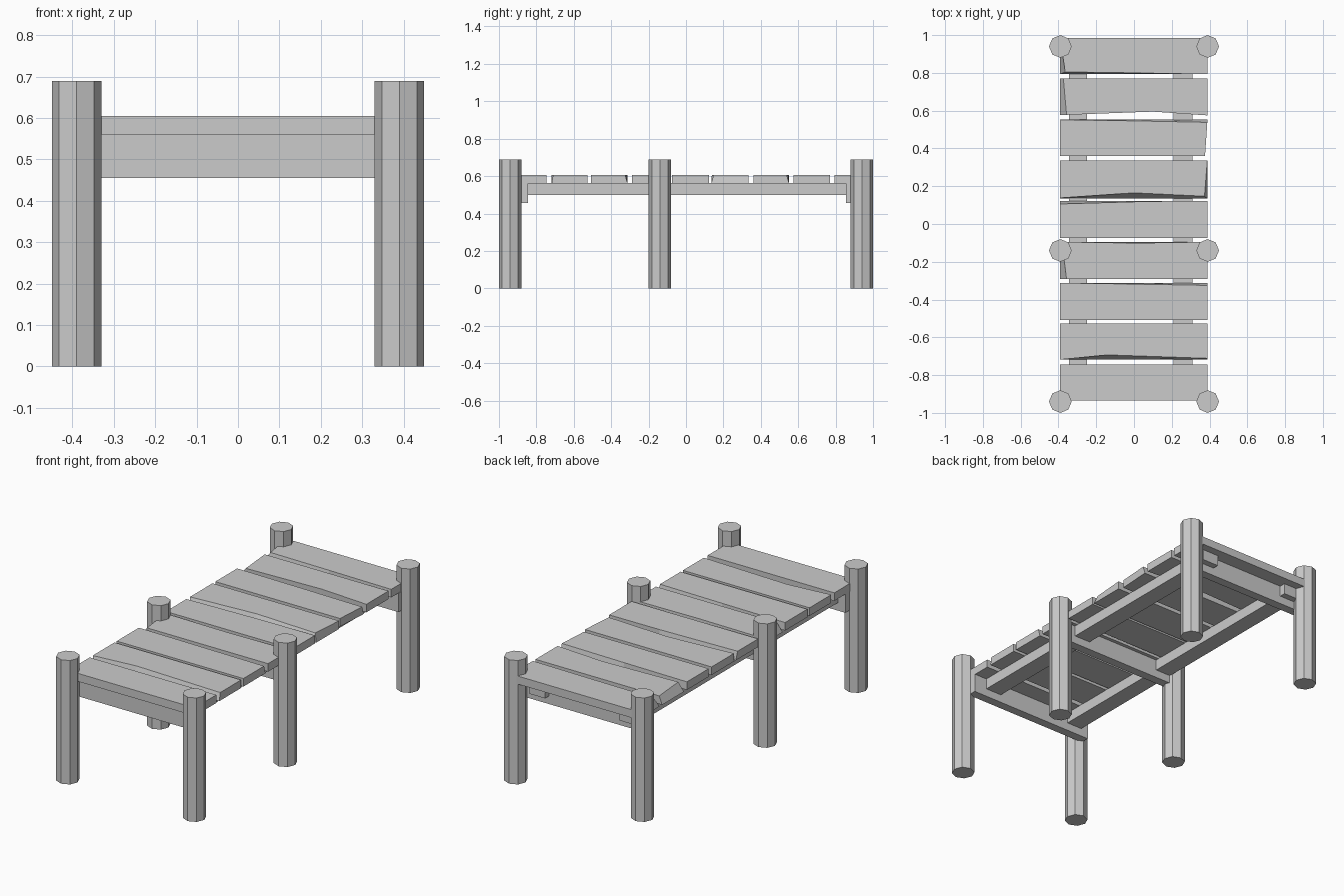
import bpy, bmesh

if "Cube" in bpy.data.objects:
    bpy.data.objects.remove(bpy.data.objects["Cube"])

def mesh_object(name, bm):
    bmesh.ops.recalc_face_normals(bm, faces=bm.faces)
    me = bpy.data.meshes.new(name)
    bm.to_mesh(me)
    bm.free()
    ob = bpy.data.objects.new(name, me)
    bpy.context.collection.objects.link(ob)
    return ob

def prism(name, bottom, top, z0, z1):
    """Solid between two outlines with the same number of points."""
    bm = bmesh.new()
    lo = [bm.verts.new((x, y, z0)) for x, y in bottom]
    hi = [bm.verts.new((x, y, z1)) for x, y in top]
    bm.faces.new(lo)
    bm.faces.new(hi)
    n = len(lo)
    for i in range(n):
        j = (i + 1) % n
        bm.faces.new((lo[i], lo[j], hi[j], hi[i]))
    return mesh_object(name, bm)

def box(name, x0, x1, y0, y1, z0, z1):
    outline = [(x0, y0), (x1, y0), (x1, y1), (x0, y1)]
    return prism(name, outline, outline, z0, z1)

# Octagonal posts
for row, y in (("front", -0.94), ("middle", -0.14), ("back", 0.94)):
    for side, x in (("left", -0.39), ("right", 0.39)):
        bpy.ops.mesh.primitive_cylinder_add(vertices=8, radius=0.06, depth=0.69,
                                            location=(x, y, 0.345))
        bpy.context.object.name = f"{row}_{side}_post"

# Cross beams between each pair of posts
for row, y in (("front", -0.87), ("middle", -0.14), ("back", 0.88)):
    box(f"{row}_cross_beam", -0.39, 0.39, y - 0.025, y + 0.025, 0.455, 0.56)

# Long beams, poking out past the back cross beam
box("left_long_beam", -0.345, -0.25, -0.87, 0.94, 0.5, 0.562)
box("right_long_beam", 0.21, 0.31, -0.87, 0.94, 0.5, 0.562)

# Planks: front y, back y, x of edge break, worn offsets of the top corners
# corners: 0 front left, 1 front break, 2 front right, 3 back right, 4 back break, 5 back left
planks = [
    (-0.935, -0.745, 0.0, {}),
    (-0.718, -0.527, -0.14, {1: (0, 0.025), 2: (0, 0.007)}),
    (-0.507, -0.312, 0.0, {3: (0, -0.013), 4: (0, -0.006)}),
    (-0.29, -0.095, 0.0, {0: (0.035, 0), 5: (0.01, 0), 4: (0, -0.006)}),
    (-0.075, 0.122, 0.08, {5: (0, -0.016), 4: (0, -0.002)}),
    (0.135, 0.335, 0.0, {0: (0, 0.003), 1: (0, 0.03), 2: (-0.015, 0.012)}),
    (0.36, 0.552, 0.0, {3: (0, -0.014), 4: (0, -0.006)}),
    (0.575, 0.77, 0.1, {0: (0.035, 0), 5: (0.018, 0)}),
    (0.793, 0.985, 0.0, {0: (0.028, 0.012), 1: (0, 0.007)}),
]
# Chips going right through the wood, by plank number
notches = {6: {2: (-0.012, 0)}, 7: {1: (0, 0.02), 0: (0, 0.003)}}

for i, (y0, y1, xm, worn) in enumerate(planks):
    base = [(-0.392, y0), (xm, y0), (0.388, y0), (0.388, y1), (xm, y1), (-0.392, y1)]
    shift = lambda pts, d: [(x + d.get(k, (0, 0))[0], y + d.get(k, (0, 0))[1])
                            for k, (x, y) in enumerate(pts)]
    bottom = shift(base, notches.get(i, {}))
    prism(f"plank_{i + 1}", bottom, shift(bottom, worn), 0.56, 0.605)
